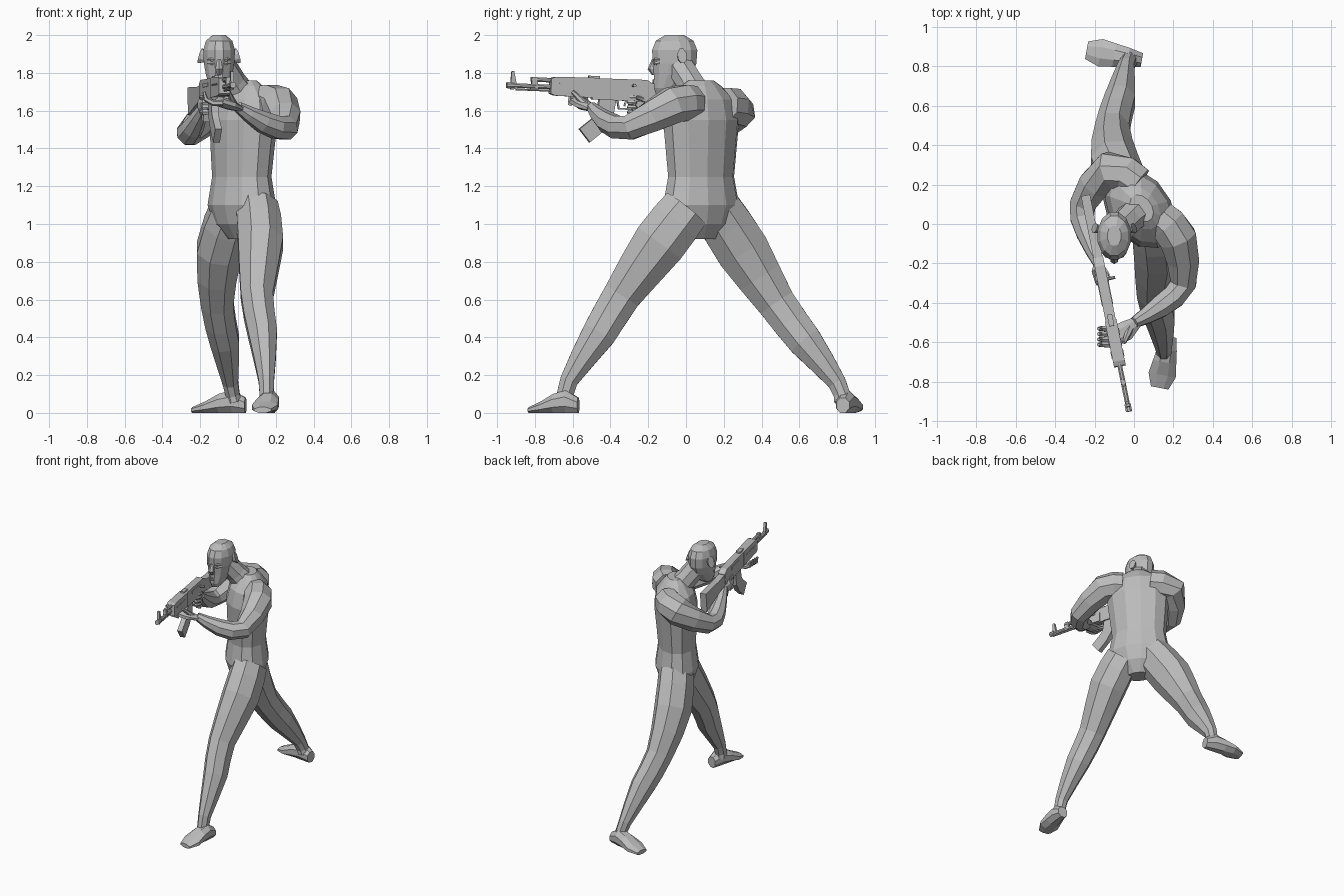
import bpy, bmesh, math
from mathutils import Vector, Matrix

default_cube = bpy.data.objects.get("Cube")
if default_cube:
    bpy.data.objects.remove(default_cube)

grey = bpy.data.materials.new("plain grey")
grey.use_nodes = True
grey.diffuse_color = (0.5, 0.5, 0.5, 1)
grey.node_tree.nodes["Principled BSDF"].inputs["Base Color"].default_value = grey.diffuse_color

X, Y, Z = Matrix.Identity(3)


def loft(name, points, sizes, flat=1, wide=None, side=X, axis=None, sides=8, place=None):
    """Skin rings along a path: wide is the half extent along side,
    sizes the half extent across it."""
    points = [Vector(point) for point in points]
    wide = wide or [size * flat for size in sizes]
    corner = math.cos(math.pi / sides)
    bm = bmesh.new()
    rings = []
    for index, centre in enumerate(points):
        before = points[max(index - 1, 0)]
        after = points[min(index + 1, len(points) - 1)]
        along = axis or (after - before).normalized()
        across = (side - along * along.dot(side)).normalized()
        upright = along.cross(across)
        ring = []
        for step in range(sides):
            angle = math.tau * (step + 0.5) / sides
            offset = across * math.cos(angle) * wide[index] + upright * math.sin(angle) * sizes[index]
            ring.append(bm.verts.new(centre + offset / corner))
        rings.append(ring)
    for lower, upper in zip(rings, rings[1:]):
        for step in range(sides):
            following = (step + 1) % sides
            bm.faces.new((lower[step], lower[following], upper[following], upper[step]))
    bm.faces.new(rings[0])
    bm.faces.new(rings[-1])
    bmesh.ops.recalc_face_normals(bm, faces=bm.faces)
    if place:
        bm.transform(place)
    mesh = bpy.data.meshes.new(name)
    bm.to_mesh(mesh)
    bm.free()
    mesh.materials.append(grey)
    part = bpy.data.objects.new(name, mesh)
    bpy.context.collection.objects.link(part)


def refine(values):
    """Add a smoothly curved middle value between each neighbouring pair."""
    result = [values[0]]
    for index in range(len(values) - 1):
        start, end = values[index], values[index + 1]
        before = values[max(index - 1, 0)]
        after = values[min(index + 2, len(values) - 1)]
        result += [(start + end) / 2 + (start + end - before - after) / 16, end]
    return result


def limb(name, joints, sizes, flat=1, side=X):
    loft(name, refine([Vector(joint) for joint in joints]), refine(sizes), flat, side=side)


# Torso, twisted so the chest turns away from the left
twist = Matrix.Rotation(math.radians(-55), 3, "Z") @ X
heights = [0.92, 1, 1.1, 1.25, 1.4, 1.55, 1.66, 1.73, 1.76]
depths = [0.06, 0.12, 0.15, 0.13, 0.14, 0.15, 0.13, 0.08, 0.05]
loft("torso", [(0.02 + 0.04 * max(height - 1.3, 0), 0.08, height) for height in heights],
     depths, flat=1.45, side=twist, axis=Z, sides=12)
loft("neck", [(0.03, 0.07, 1.66), (-0.03, 0.02, 1.75), (-0.08, -0.03, 1.83)], [0.08, 0.07, 0.07])

# Head and face, built around the middle of the skull
skull = Matrix.Translation((-0.1, -0.06, 1.85))
profile = zip([-0.06, -0.04, -0.01, 0, 0, 0, 0], [-0.16, -0.13, -0.06, 0, 0.07, 0.12, 0.15])
loft("head", [(0, forward, height) for forward, height in profile],
     [0.04, 0.07, 0.1, 0.115, 0.12, 0.1, 0.05], flat=0.7, axis=Z, sides=12, place=skull)
loft("nose", [(0, -0.11, 0.02), (0, -0.12, -0.03), (0, -0.11, -0.06)],
     [0.01, 0.02, 0.01], axis=Z, sides=6, place=skull)
for name, height in (("upper_lip", -0.09), ("lower_lip", -0.1)):
    loft(name, [(-0.03, -0.09, height), (0, -0.11, height), (0.03, -0.09, height)],
         [0.003, 0.008, 0.003], side=Z, sides=6, place=skull)
for label, sign in (("right", -1), ("left", 1)):
    for name, height, size in (("brow", 0.02, 0.01), ("eye", 0, 0.008)):
        loft(f"{label}_{name}", [(sign * 0.01, -0.11, height), (sign * 0.04, -0.1, height),
             (sign * 0.06, -0.08, height)], [size / 2, size, size / 2],
             side=Z, sides=6, place=skull)
    loft(f"{label}_ear", [(sign * 0.07, 0.03, 0.03), (sign * 0.1, 0.04, 0.04)],
         [0.015, 0.025], flat=1.6, side=Z, place=skull)

# Legs, left striding forward and right stretched back
leg_sizes = [0.13, 0.14, 0.1, 0.09, 0.048, 0.045]
legs = {
    "left": [(0.1, 0, 1.08), (0.12, -0.14, 0.9), (0.1, -0.34, 0.62),
             (0.13, -0.46, 0.42), (0.15, -0.62, 0.17), (0.15, -0.64, 0.06)],
    "right": [(-0.03, 0.16, 1.08), (-0.1, 0.3, 0.86), (-0.11, 0.48, 0.58),
              (-0.07, 0.63, 0.38), (-0.04, 0.8, 0.16), (-0.02, 0.83, 0.06)],
}
feet = {"left": ((0.18, -0.57), (0.13, -0.83)), "right": ((0.04, 0.83), (-0.24, 0.88))}
foot_heights = [0.04, 0.06, 0.05, 0.03, 0.015]
foot_widths = [0.035, 0.05, 0.06, 0.07, 0.045]
for label, joints in legs.items():
    limb(f"{label}_leg", joints, leg_sizes, flat=0.85)
    heel, toe = [Vector(end).to_3d() for end in feet[label]]
    loft(f"{label}_foot",
         [heel.lerp(toe, step / 4) + Z * height for step, height in enumerate(foot_heights)],
         foot_heights, wide=foot_widths, side=Z.cross(toe - heel), axis=(toe - heel).normalized())

# Arms, both bent towards the rifle
arm_sizes = [0.09, 0.095, 0.065, 0.055, 0.027]
arms = {
    "left": [(0.13, 0.03, 1.64), (0.22, -0.07, 1.63), (0.25, -0.3, 1.51),
             (0.13, -0.42, 1.54), (0, -0.5, 1.62)],
    "right": [(0.02, 0.2, 1.63), (-0.12, 0.27, 1.6), (-0.26, 0.1, 1.48),
              (-0.24, -0.04, 1.51), (-0.18, -0.2, 1.62)],
}
for label, joints in arms.items():
    limb(f"{label}_arm", joints, arm_sizes, side=Z)

# Hands, left cradling the fore end and right around the grip
loft("left_palm", [(0.01, -0.5, 1.61), (-0.04, -0.54, 1.63), (-0.1, -0.57, 1.65)],
     [0.03, 0.05, 0.05], flat=0.5, side=Z)
loft("right_palm", [(-0.18, -0.19, 1.62), (-0.19, -0.24, 1.63), (-0.18, -0.3, 1.63)],
     [0.02, 0.024, 0.015], flat=1.8, side=Z)
finger_sizes = [0.014, 0.014, 0.012, 0.007]
for finger in range(4):
    reach = -0.53 - 0.027 * finger
    loft(f"left_finger_{finger}", [(-0.08, reach, 1.64), (-0.13, reach, 1.64),
         (-0.17, reach, 1.66), (-0.18, reach, 1.7)], finger_sizes, side=Y, sides=6)
    level = 1.67 - 0.026 * finger
    loft(f"right_finger_{finger}", [(-0.19, -0.26, level), (-0.18, -0.3, level),
         (-0.14, -0.3, level), (-0.13, -0.26, level)], finger_sizes, side=Z, sides=6)
loft("left_thumb", [(-0.02, -0.53, 1.63), (-0.05, -0.6, 1.7)], [0.018, 0.009], sides=6)
loft("right_thumb", [(-0.18, -0.2, 1.65), (-0.13, -0.26, 1.67)], [0.017, 0.009], sides=6)

# Rifle, laid out backwards from the muzzle and then aimed
aim = (Matrix.Translation((-0.025, -0.95, 1.735)) @ Matrix.Rotation(math.radians(11.4), 4, "Z")
       @ Matrix.Rotation(math.radians(-2.3), 4, "X"))


def rifle_part(name, path, sizes, width, sides=4):
    loft(name, [(0, back, up) for back, up in path], sizes,
         wide=[width / 2] * len(path), sides=sides, place=aim)


for name, start, height, size in (("barrel", 0, 0, 0.012), ("muzzle_nut", 0, 0, 0.016),
                                  ("gas_tube", 0.13, 0.036, 0.012), ("cleaning_rod", 0.05, -0.02, 0.005)):
    end = 0.04 if name == "muzzle_nut" else 0.3
    rifle_part(name, [(start, height), (end, height)], [size] * 2, size * 2, sides=8)
rifle_part("front_sight", [(0.04, -0.02), (0.036, 0.02), (0.03, 0.075)], [0.018, 0.014, 0.007], 0.018)
rifle_part("gas_block", [(0.15, -0.015), (0.15, 0.05)], [0.02, 0.012], 0.022)
rifle_part("fore_end", [(0.235, 0.005), (0.26, 0.005), (0.47, 0.005)], [0.04, 0.05, 0.053], 0.06)
rifle_part("receiver", [(0.46, 0), (0.75, 0), (0.79, -0.005)], [0.056, 0.058, 0.04], 0.052)
rifle_part("stock", [(0.77, -0.01), (0.88, -0.02), (1.11, -0.04)], [0.042, 0.045, 0.074], 0.046)
rifle_part("magazine", [(0.55, -0.03), (0.535, -0.14), (0.5, -0.19), (0.43, -0.25)], [0.045] * 4, 0.036)
rifle_part("trigger_guard", [(0.6, -0.05), (0.61, -0.1), (0.68, -0.1), (0.69, -0.05)], [0.005] * 4, 0.018)
rifle_part("trigger", [(0.65, -0.05), (0.64, -0.085)], [0.005] * 2, 0.008)
rifle_part("pistol_grip", [(0.715, -0.05), (0.75, -0.16)], [0.024] * 2, 0.034)
rifle_part("rear_sight", [(0.44, 0.06), (0.5, 0.06)], [0.008] * 2, 0.026)
rifle_part("ejection_cover", [(0.55, 0.025), (0.68, 0.025)], [0.01] * 2, 0.058)
loft("charging_handle", [(0.02, 0.68, 0.025), (0.065, 0.68, 0.025)], [0.008] * 2, side=Z, place=aim)
for vent in range(3):
    back = 0.28 + 0.055 * vent
    rifle_part(f"fore_end_vent_{vent}", [(back, 0.017), (back + 0.035, 0.017)], [0.005] * 2, 0.066)
